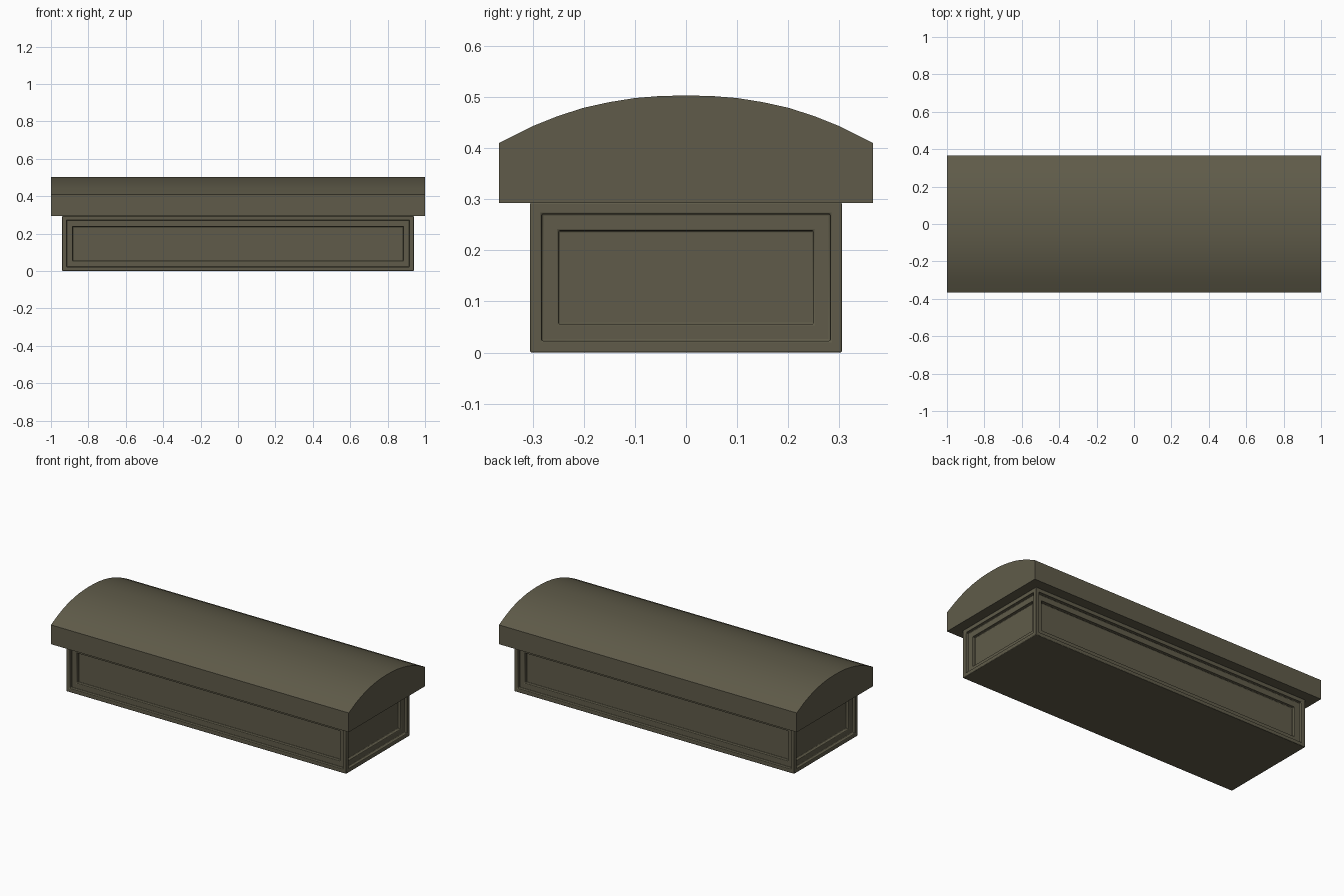
import bpy, bmesh

if "Cube" in bpy.data.objects:
    bpy.data.objects.remove(bpy.data.objects["Cube"])

# One dark olive stone/wood colour
olive = bpy.data.materials.new("dark_olive")
olive.diffuse_color = (0.115, 0.105, 0.067, 1)
olive.use_nodes = True
olive.node_tree.nodes["Principled BSDF"].inputs["Base Color"].default_value = olive.diffuse_color


def finish(bm, name, angle):
    bmesh.ops.recalc_face_normals(bm, faces=bm.faces)
    mesh = bpy.data.meshes.new(name)
    bm.to_mesh(mesh)
    bm.free()
    mesh.materials.append(olive)
    ob = bpy.data.objects.new(name, mesh)
    bpy.context.collection.objects.link(ob)
    bpy.ops.object.select_all(action='DESELECT')
    ob.select_set(True)
    bpy.context.view_layer.objects.active = ob
    bpy.ops.object.shade_smooth_by_angle(angle=angle)
    return ob


# Chest body: box with a two-step recessed panel on each of the four sides
bm = bmesh.new()
bmesh.ops.create_cube(bm, size=1)
for v in bm.verts:
    v.co.x *= 1.88
    v.co.y *= 0.61
    v.co.z = 0.294 if v.co.z > 0 else 0.0
bm.normal_update()
sides = [f for f in bm.faces if abs(f.normal.z) < 0.5]
for border in (0.032, 0.046):
    for f in sides:
        bmesh.ops.inset_individual(bm, faces=[f], thickness=border, depth=0)
        f.normal_update()
        # push a straight-walled step inward
        bmesh.ops.inset_individual(bm, faces=[f], thickness=0.0005, depth=-0.02)
        f.normal_update()
body = finish(bm, "chest_body", 0.6)
bevel = body.modifiers.new("soft_edges", 'BEVEL')
bevel.width = 0.003
bevel.segments = 2
bevel.limit_method = 'ANGLE'
bevel.angle_limit = 0.6

# Lid: arched profile extruded along x
half = [(0.366, 0.293), (0.366, 0.410), (0.30, 0.443), (0.25, 0.463), (0.20, 0.479),
        (0.15, 0.490), (0.10, 0.498), (0.05, 0.502)]
profile = half + [(0, 0.503)] + [(-y, z) for y, z in reversed(half)]
bm = bmesh.new()
end = bm.faces.new([bm.verts.new((-1, y, z)) for y, z in profile])
ext = bmesh.ops.extrude_face_region(bm, geom=[end], use_keep_orig=True)
for v in ext["geom"]:
    if isinstance(v, bmesh.types.BMVert):
        v.co.x = 1
finish(bm, "arched_lid", 0.6)
